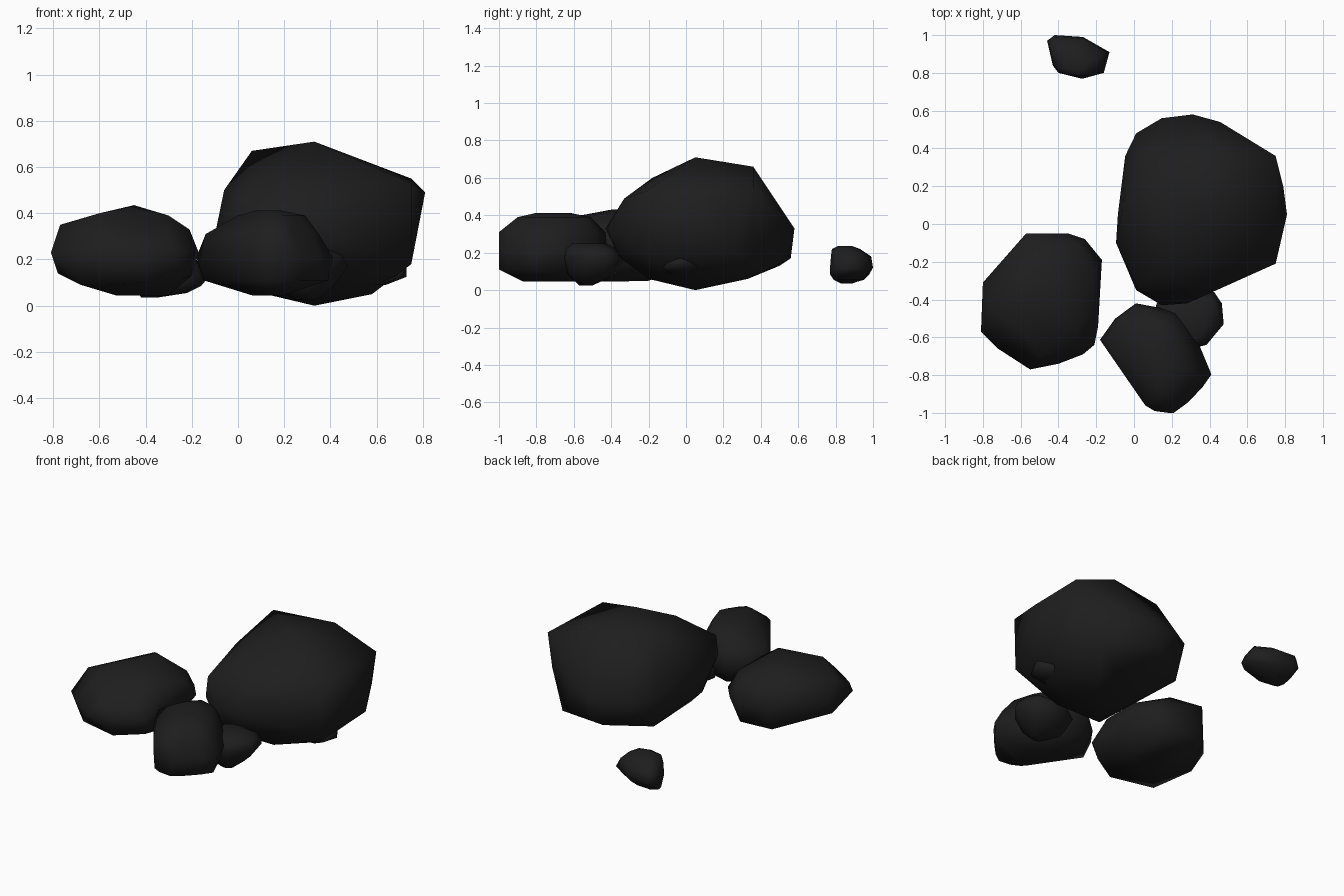
import bpy, bmesh

stone = bpy.data.materials.new("charcoal stone")
stone.diffuse_color = (0.013, 0.013, 0.0135, 1)


def rock(name, outline, levels, corners=()):
    """Convex boulder: the plan outline is fitted to each level's
    (z, x min, x max, y min, y max), loose corners are added, and all is
    wrapped in a hull."""
    xs = [p[0] for p in outline]
    ys = [p[1] for p in outline]
    ax, bx, ay, by = min(xs), max(xs), min(ys), max(ys)
    bm = bmesh.new()
    for z, x0, x1, y0, y1 in levels:
        for x, y in outline:
            bm.verts.new((x0 + (x - ax) / (bx - ax) * (x1 - x0),
                          y0 + (y - ay) / (by - ay) * (y1 - y0), z))
    for c in corners:
        bm.verts.new(c)
    hull = bmesh.ops.convex_hull(bm, input=bm.verts)
    junk = {v for k in ("geom_interior", "geom_unused") for v in hull[k]
            if isinstance(v, bmesh.types.BMVert)}
    bmesh.ops.delete(bm, geom=list(junk), context='VERTS')
    bmesh.ops.remove_doubles(bm, verts=bm.verts, dist=0.012)
    bmesh.ops.recalc_face_normals(bm, faces=bm.faces)
    for f in bm.faces:
        f.smooth = True
    me = bpy.data.meshes.new(name)
    bm.to_mesh(me)
    bm.free()
    me.materials.append(stone)
    ob = bpy.data.objects.new(name, me)
    bpy.context.collection.objects.link(ob)


# Large boulder
rock("large_boulder",
     [(-.09, -.1), (-.08, .05), (-.04, .36), (.02, .48), (.16, .56), (.33, .58),
      (.48, .54), (.6, .44), (.75, .36), (.79, .2), (.81, .05), (.75, -.21),
      (.3, -.42), (.16, -.43), (.02, -.35)],
     [(.33, -.095, .775, -.43, .58)],
     [(.33, .05, .71), (.06, .28, .67), (.45, .36, .66), (.75, .36, .55),
      (.75, -.21, .53), (.81, .05, .49), (.79, .2, .5), (-.06, .07, .5),
      (.02, -.34, .46), (.2, -.18, .6), (.33, -.33, .49),
      (.33, .05, 0), (.12, 0, .05), (.58, 0, .05), (.4, .33, .06), (.6, .42, .1),
      (.25, .5, .13), (-.02, .36, .14), (.3, .56, .17), (.75, -.2, .18),
      (.75, .25, .2), (.1, -.2, .06), (.4, -.2, .06), (-.05, -.1, .2),
      (.1, -.36, .18), (.3, -.36, .18)])

# Left boulder
rock("left_boulder",
     [(-.57, -.05), (-.35, -.05), (-.26, -.08), (-.17, -.19), (-.19, -.35),
      (-.19, -.54), (-.21, -.64), (-.27, -.69), (-.4, -.74), (-.55, -.77),
      (-.72, -.66), (-.81, -.57), (-.8, -.31), (-.65, -.14)],
     [(.23, -.81, -.17, -.77, -.05)],
     [(-.45, -.2, .435), (-.46, -.4, .43), (-.3, -.53, .39), (-.6, -.56, .4),
      (-.57, -.05, .35), (-.77, -.45, .35), (-.21, -.25, .33), (-.21, -.5, .33),
      (-.3, -.1, .32), (-.5, -.7, .3), (-.3, -.65, .3),
      (-.58, -.06, .11), (-.35, -.06, .1), (-.78, -.4, .14), (-.68, -.63, .09),
      (-.41, -.71, .1), (-.2, -.35, .13), (-.24, -.62, .12), (-.53, -.45, .045),
      (-.3, -.4, .045), (-.4, -.2, .05)])

# Front boulder
rock("front_boulder",
     [(-.18, -.61), (-.1, -.5), (.01, -.42), (.12, -.44), (.23, -.47), (.33, -.6),
      (.41, -.79), (.36, -.86), (.28, -.94), (.21, -.99), (.12, -.98), (.06, -.95)],
     [(.045, .06, .2, -.87, -.57), (.11, -.15, .39, -1, -.47),
      (.21, -.18, .41, -1, -.42), (.31, -.14, .35, -1, -.43),
      (.39, 0, .29, -.9, -.51), (.413, .08, .18, -.8, -.62)])

# Small stone tucked between the front and large boulders
rock("tucked_stone",
     [(.1, -.5), (.12, -.42), (.25, -.33), (.42, -.36), (.46, -.42), (.47, -.53),
      (.38, -.64), (.3, -.66), (.18, -.62)],
     [(.025, .25, .34, -.57, -.5), (.08, .15, .41, -.63, -.38),
      (.17, .1, .475, -.66, -.33), (.22, .13, .45, -.65, -.37), (.25, .2, .38, -.61, -.43)])

# Back stone, standing apart
rock("back_stone",
     [(-.46, .97), (-.42, 1), (-.27, .99), (-.13, .91), (-.16, .8), (-.27, .77),
      (-.4, .8), (-.43, .84)],
     [(.035, -.42, -.35, .83, .89), (.055, -.43, -.22, .79, .95), (.085, -.44, -.16, .77, .98),
      (.12, -.46, -.13, .77, 1), (.18, -.45, -.16, .775, .99),
      (.22, -.42, -.2, .78, .93), (.235, -.37, -.25, .81, .89)])

# Pebble half buried in the right side of the large boulder
rock("buried_pebble",
     [(.5, -.05), (.55, .07), (.68, .06), (.73, -.02), (.7, -.12), (.56, -.12)],
     [(.09, .5, .64, -.1, .03), (.125, .5, .73, -.12, .07), (.18, .56, .73, -.07, .01)])
